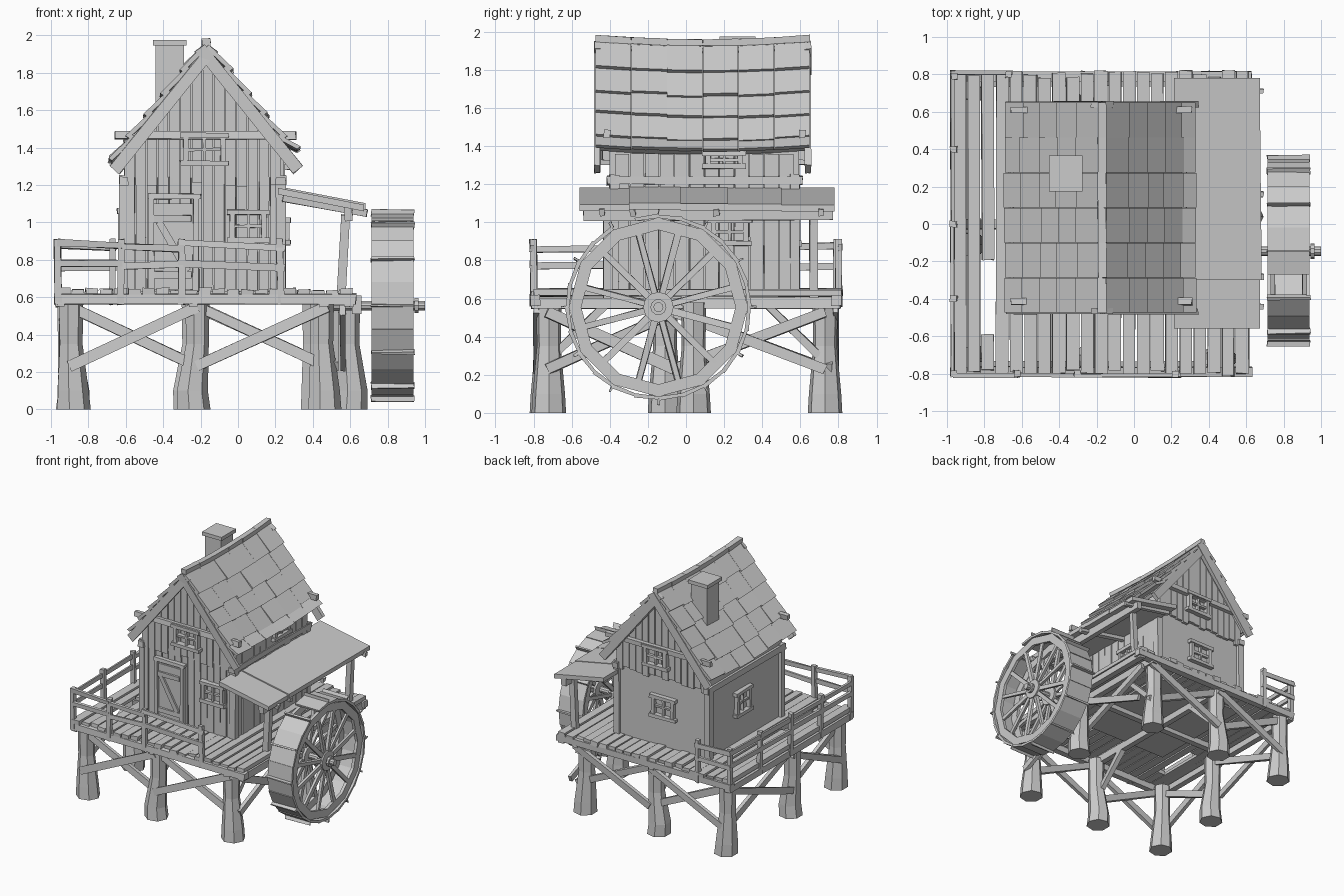
import bpy, bmesh, math, random
from mathutils import Vector

if "Cube" in bpy.data.objects:
    bpy.data.objects.remove(bpy.data.objects["Cube"])

random.seed(4)
wood = bpy.data.materials.new("weathered_grey")
wood.diffuse_color = (0.6, 0.6, 0.6, 1)
wood.use_nodes = True
wood.node_tree.nodes["Principled BSDF"].inputs["Base Color"].default_value = wood.diffuse_color
parts = {}
FACES = [(0, 1, 2, 3), (4, 5, 6, 7), (0, 1, 5, 4), (1, 2, 6, 5), (2, 3, 7, 6), (3, 0, 4, 7)]


def jit(a):
    return random.uniform(-a, a)


def mesh(part):
    return parts.setdefault(part, bmesh.new())


def hexa(part, pts):
    """Six-sided solid from two matching quads."""
    bm = mesh(part)
    vs = [bm.verts.new(p) for p in pts]
    for f in FACES:
        bm.faces.new([vs[i] for i in f])


def box(part, x0, x1, y0, y1, z0, z1, j=0):
    hexa(part, [Vector((x + jit(j), y + jit(j), z + jit(j))) for z in (z0, z1)
                for x, y in ((x0, y0), (x1, y0), (x1, y1), (x0, y1))])


def beam(part, p, q, w, t, up=(0, 0, 1), j=0.004):
    """Squared timber from p to q, w wide and t deep along 'up'."""
    p, q = Vector(p), Vector(q)
    d = (q - p).normalized()
    s = d.cross(Vector(up)).normalized()
    u = s.cross(d)
    hexa(part, [c + s * a * w / 2 + u * b * t / 2 + Vector((jit(j), jit(j), jit(j)))
                for c in (p, q) for a, b in ((-1, -1), (1, -1), (1, 1), (-1, 1))])


def tube(part, rings, n):
    """Loft of n-sided rings given as (centre, radius, axis)."""
    bm = mesh(part)
    loops = []
    for c, r, axis in rings:
        loop = []
        for i in range(n):
            a = math.tau * i / n
            o = (0, math.cos(a) * r, math.sin(a) * r) if axis == 'x' else (math.cos(a) * r, math.sin(a) * r, 0)
            loop.append(bm.verts.new(Vector(c) + Vector(o)))
        loops.append(loop)
    for A, B in zip(loops, loops[1:]):
        for i in range(n):
            k = (i + 1) % n
            bm.faces.new((A[i], A[k], B[k], B[i]))
    bm.faces.new(loops[0])
    bm.faces.new(loops[-1])


# Stilts: front, back and the two side middles
for x, y in [(-.88, -.72), (-.24, -.73), (.46, -.72), (-.88, .73), (-.26, .73), (.42, .73), (-.89, -.11), (.6, .04)]:
    tx = x + (.02 if -.5 < x < 0 else -.015)
    tube("stilts", [((x, y, 0), .093, 'z'), ((x + jit(.01), y, .1), .087, 'z'),
                    ((tx, y, .35), .064, 'z'), ((tx, y, .58), .068, 'z')], 7)

# Crossed braces between stilts
for s in (-1, 1):
    for a, b in ((-.9, -.22), (-.22, .48)):
        beam("braces", (a, s * .785, .23), (b, s * .785, .55), .03, .055)
        beam("braces", (a, s * .75, .55), (b, s * .75, .23), .03, .055)
for x in (-.94, .52):
    for a, b in ((-.73, -.06), (-.06, .73)):
        beam("braces", (x, a, .23), (x, b, .53), .03, .055)
        beam("braces", (x + .04, a, .53), (x + .04, b, .23), .03, .055)
for x in (-.24, .44):
    for s in (-1, 1):
        beam("braces", (x, s * .7, .3), (x, s * .42, .57), .04, .04)

# Deck frame and planks, one plank broken on the left
for y in (-.79, 0, .79):
    beam("deck_frame", (-.98, y, .59), (.63, y, .59), .05, .055)
for x in (-.95, -.24, .46, .59):
    beam("deck_frame", (x, -.81, .575), (x, .81, .575), .05, .055)
for i in range(21):
    x = -.965 + i * .0755
    spans = [(-.8, -.6), (-.2, .8)] if i == 2 else [(-.8, .8)]
    for a, b in spans:
        box("deck_planks", x, x + .067, a + jit(.02), b + jit(.02), .613, .645 + jit(.008), .004)

# Railings: posts and double rails around left side, part of front and back
for x, y in [(-.96, -.8), (-.63, -.8), (-.3, -.8), (.23, -.8), (-.96, -.4), (-.96, 0),
             (-.96, .4), (-.96, .79), (-.67, .8)]:
    beam("railing_posts", (x, y, .56), (x + jit(.01), y, .91), .034, .034, (0, 1, 0))
for p, q in [((-.97, -.81), (-.62, -.81)), ((-.64, -.81), (-.29, -.81)), ((-.32, -.81), (.25, -.81)),
             ((-.97, -.81), (-.97, 0)), ((-.97, 0), (-.97, .81)), ((-.98, .81), (-.65, .81))]:
    for z in (.765, .875):
        beam("rails", (*p, z + jit(.018)), (*q, z + jit(.018)), .02, .036)

# House core: gabled prism
X0, X1, Y0, Y1, RX, RZ = -.61, .23, -.375, .57, -.17, 1.96
prof = [(X0, .6), (X1, .6), (X1, 1.4), (RX, 1.9), (X0, 1.34)]
bm = mesh("house_walls")
A, B = [[bm.verts.new((x, y, z)) for x, z in prof] for y in (Y0, Y1)]
bm.faces.new(A)
bm.faces.new(B)
for i in range(5):
    k = (i + 1) % 5
    bm.faces.new((A[i], A[k], B[k], B[i]))


def roof_z(x):
    return RZ - .05 - abs(x - RX) * 1.28


# Wall planks on front and right, upper gable planks on both ends
n = 14
for i in range(n):
    w = (X1 - X0) / n
    x = X0 + i * w
    a, b = x + .003, x + w - .003
    box("wall_planks", a, b, Y0 - .016 + jit(.004), Y0, .63, 1.24, .002)
    for y, s in ((Y0, -1), (Y1, 1)):
        lo, yo = 1.21 + jit(.02), y + s * (.024 + jit(.004))
        za, zb = roof_z(a), roof_z(b)
        hexa("gable_planks", [(xx, yy, zz) for yy in (y, yo)
                              for xx, zz in ((a, lo), (b, lo), (b, zb), (a, za))])
for i in range(12):
    y = Y0 + i * .0785
    box("wall_planks", X1, X1 + .016 + jit(.004), y + .003, y + .0755, .63, 1.36, .002)

# Corner posts, wall plates and gable tie beams
for x in (X0, X1):
    for y in (Y0, Y1):
        beam("corner_posts", (x, y, .62), (x, y, 1.25), .05, .05, (0, 1, 0))
    beam("wall_plates", (x, Y0 - .04, 1.22), (x, Y1 + .04, 1.22), .05, .045)
for y in (Y0 - .04, Y1 + .04):
    beam("tie_beams", (-.66, y, 1.465), (.31, y, 1.465), .035, .04)

# Roof: sagging slopes of overlapping board rows, right eave row kicked up
LX, LZ, RY0, RY1 = .5, .63, -.475, .65


def roof_pt(s, t, y, off):
    sag = .022 * (1 - ((y - .0875) / .5625) ** 2)
    return Vector((RX + s * (LX * t + .787 * off), y, RZ - LZ * t - sag + .617 * off))


def slope_board(part, s, t0, t1, y0, y1, a0, a1, th):
    hexa(part, [roof_pt(s, t, y, o + d) for d in (-th, 0)
                for t, y, o in ((t0, y0, a0), (t1, y0, a1), (t1, y1, a1), (t0, y1, a0))])


rows = [0, .22, .42, .6, .8, 1.0]
ys = [RY0 + (RY1 - RY0) * i / 6 for i in range(7)]
for s in (-1, 1):
    for a, b in zip(ys, ys[1:]):
        slope_board("roof_base", s, .02, .97 if s < 0 else .88, a + (.01 if a == RY0 else 0), b, -.015, -.015, .03)
        for t0, t1 in zip(rows, rows[1:]):
            if s > 0 and t1 == 1:
                slope_board("roof_boards", s, .78, .925 + jit(.006), a + .001, b - .001, .0, .05 + jit(.004), .024)
            else:
                slope_board("roof_boards", s, max(0, t0 - .02), t1 + (.025 if t1 < 1 else 0) + jit(.016),
                            a + .001, b - .001, .002, .027 + jit(.006), .024)
    # Barge boards
    for y in (RY0 + .01, RY1 - .01):
        beam("barge_boards", roof_pt(s, 0, y, -.045), roof_pt(s, 1.04, y, -.04), .03, .065)
for a, b in zip(ys, ys[1:]):
    beam("ridge_cap", roof_pt(0, 0, a, .01), roof_pt(0, 0, b, .01), .045, .035, j=.002)

# Chimney with cap
box("chimney", -.44, -.29, .19, .35, 1.5, 1.95)
box("chimney_cap", -.455, -.275, .175, .365, 1.945, 1.975)

# Windows: frame, sill and glazing bars facing any side


def window(c, axis, s, w, h):
    def bar(u0, u1, z0, z1, d):
        lo, hi = sorted((c[2], c[2] + s * d))
        if axis == 'y':
            box("window_frames", c[0] + u0, c[0] + u1, lo, hi, c[1] + z0, c[1] + z1, .003)
        else:
            box("window_frames", lo, hi, c[0] + u0, c[0] + u1, c[1] + z0, c[1] + z1, .003)
    W, H = w / 2, h / 2
    for k in (-1, 1):
        bar(k * W - .014, k * W + .014, -H, H, .05)
        bar(-W - .03, W + .03, k * H - .014, k * H + .014, .057)
    bar(-.008, .008, -H, H, .042)
    bar(-W, W, -.008, .008, .042)


window((-.18, 1.39, Y0 - .015), 'y', -1, .2, .15)
window((.055, .98, Y0), 'y', -1, .17, .15)
window((-.15, 1.39, Y1 + .01), 'y', 1, .18, .15)
window((-.2, .97, Y1 - .02), 'y', 1, .18, .16)
window((.23, .95, X1 - .005), 'x', 1, .17, .12)
window((.2, 1.33, X1 - .005), 'x', 1, .17, .07)
window((.14, .97, X0 + .02), 'x', -1, .16, .18)

# Front door with frame and diagonal brace
yd = Y0 - .03
box("door", -.45, -.24, yd, Y0, .64, 1.1)
for x in (-.465, -.225):
    beam("door_frame", (x, yd, .63), (x, yd, 1.13), .03, .04, (0, 1, 0))
beam("door_frame", (-.48, yd - .005, 1.14), (-.2, yd - .005, 1.14), .04, .03)
for z in (.72, 1.02):
    beam("door_bracing", (-.45, yd - .006, z), (-.25, yd - .006, z), .018, .035)
beam("door_bracing", (-.42, yd - .007, 1.0), (-.27, yd - .007, .74), .018, .035)

# Lean-to porch roof with posts, beam and rafters
py = [-.56, -.3, -.03, .22, .5, .78]
for a, b in zip(py, py[1:]):
    e = jit(.008)
    hexa("porch_roof", [(x, y, z + d + e) for d in (-.035, 0) for x, y, z in
                        ((.215, a, 1.185), (.675 + e, a, 1.095), (.675 + e, b, 1.095), (.215, b, 1.185))])
beam("porch_beam", (.59, -.54, 1.045), (.59, .77, 1.045), .045, .07)
for y in (-.44, -.28, .16, .71):
    beam("porch_rafters", (.24, y, 1.13), (.69, y, 1.05), .03, .035)
for y in (-.41, .67):
    beam("porch_posts", (.55, y, .58), (.575, y, 1.04), .045, .045, (0, 1, 0))

# Water wheel: rim rings, spokes, outer boards and paddles
CY, CZ = -.145, .555


def polar(x, r, a):
    return Vector((x, CY + r * math.cos(a), CZ + r * math.sin(a)))


for i in range(24):
    a, b = math.tau * i / 24, math.tau * (i + 1) / 24
    if i != 7:
        hexa("wheel_boards", [polar(x, r + e, t) for x in (.715, .938)
                              for r, t, e in ((.468, a, 0), (.485, a, .006), (.485, b, 0), (.468, b, 0))])
    if i % 2 == 0:
        beam("wheel_paddles", polar(.712, .495, a), polar(.942, .495, a), .012, .035,
             (0, math.cos(a), math.sin(a)))
        c = a + math.tau / 12
        for x in (.73, .9):
            hexa("wheel_rims", [polar(xx, r, t) for xx in (x, x + .025)
                                for r, t in ((.405, a), (.47, a), (.47, c), (.405, c))])
            m = a + math.tau / 24
            beam("wheel_spokes", polar(x + .012, .05, m), polar(x + .012, .42, m), .032, .022, (1, 0, 0))
for x in (.72, .885):
    tube("wheel_hubs", [((x, CY, CZ), .08, 'x'), ((x + .05, CY, CZ), .08, 'x')], 12)
tube("wheel_axle", [((.5, CY, CZ), .026, 'x'), ((1.0, CY, CZ), .026, 'x')], 10)
tube("wheel_axle", [((.945, CY, CZ), .042, 'x'), ((.965, CY, CZ), .042, 'x')], 10)
box("axle_bearing", .61, .66, CY - .06, CY + .06, .51, .61)

# Turn every part into an object
for name, bm in parts.items():
    bmesh.ops.recalc_face_normals(bm, faces=bm.faces)
    me = bpy.data.meshes.new(name)
    bm.to_mesh(me)
    bm.free()
    me.materials.append(wood)
    bpy.context.collection.objects.link(bpy.data.objects.new(name, me))
